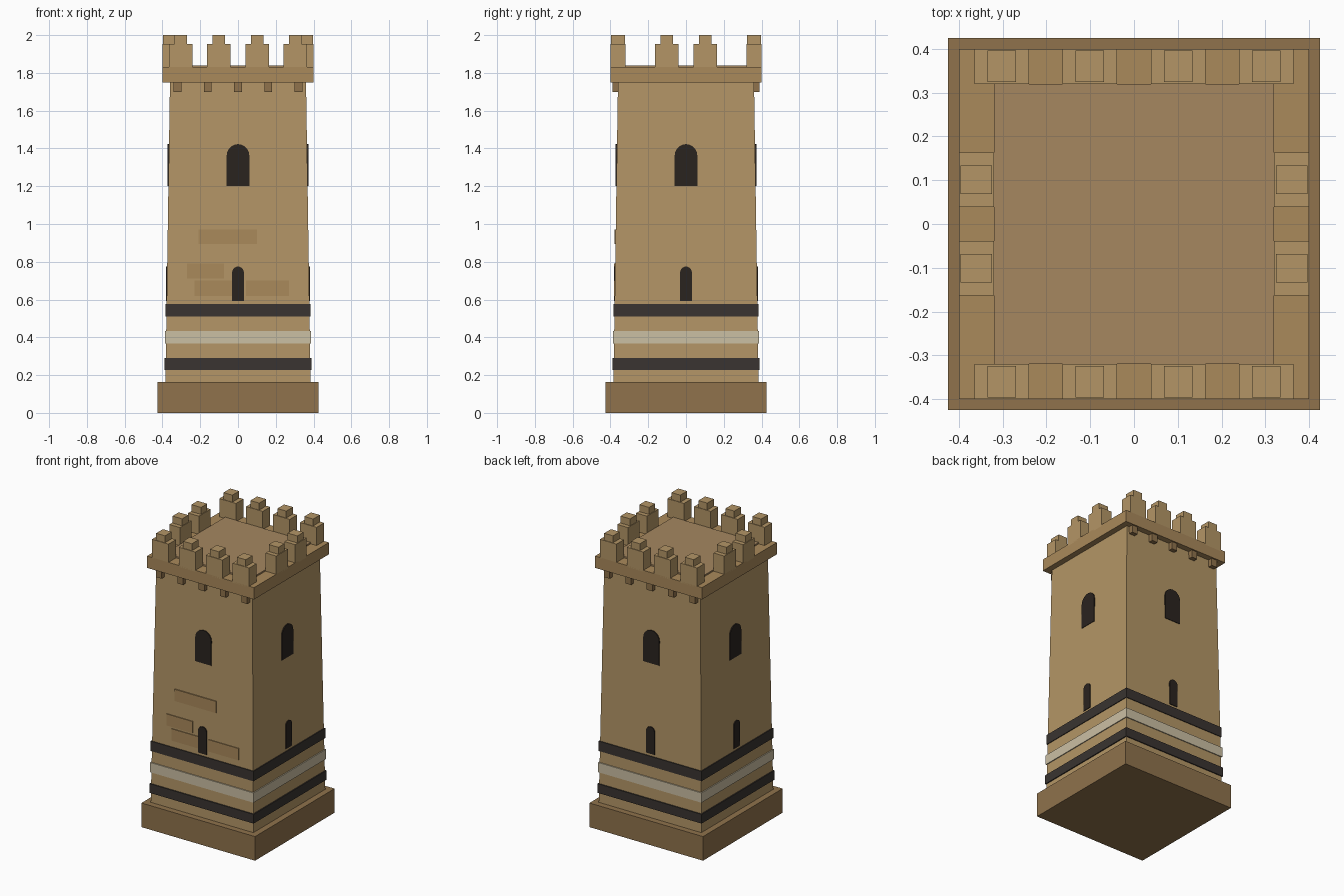
import bpy, bmesh, math
from mathutils import Matrix

if "Cube" in bpy.data.objects:
    bpy.data.objects.remove(bpy.data.objects["Cube"])


def material(name, rgb):
    m = bpy.data.materials.new(name)
    m.diffuse_color = [(c / 255) ** 2.2 for c in rgb] + [1]
    m.use_nodes = True
    m.node_tree.nodes["Principled BSDF"].inputs["Base Color"].default_value = m.diffuse_color
    return m


STONE = material("stone", (178, 148, 102))
TRIM = material("trim_stone", (168, 136, 91))
BASE = material("base_stone", (142, 114, 77))
FLOOR = material("floor_stone", (164, 134, 96))
DARK = material("dark_band", (60, 55, 52))
PALE = material("pale_band", (202, 190, 162))
BLACK = material("window_dark", (46, 40, 36))


def finish(name, bm, mat):
    bmesh.ops.recalc_face_normals(bm, faces=bm.faces)
    me = bpy.data.meshes.new(name)
    bm.to_mesh(me)
    bm.free()
    me.materials.append(mat)
    ob = bpy.data.objects.new(name, me)
    bpy.context.collection.objects.link(ob)
    return ob


def box(name, x0, x1, y0, y1, z0, z1, mat, taper=1.0):
    bm = bmesh.new()
    bmesh.ops.create_cube(bm, size=1)
    for v in bm.verts:
        k = taper if v.co.z > 0 else 1
        v.co.x = (x0 + x1) / 2 + v.co.x * (x1 - x0) * k
        v.co.y = (y0 + y1) / 2 + v.co.y * (y1 - y0) * k
        v.co.z = z0 if v.co.z < 0 else z1
    return finish(name, bm, mat)


def slab(name, h, z0, z1, mat, taper=1.0):
    return box(name, -h, h, -h, h, z0, z1, mat, taper)


def arch(name, half, z0, z1, y, turn, mat):
    # arched panel standing just proud of the wall, turned to one of the four sides
    bm = bmesh.new()
    pts = [(-half, z0), (half, z0)]
    pts += [(half * math.cos(math.pi * i / 10), z1 - half + half * math.sin(math.pi * i / 10))
            for i in range(11)]
    f = bm.faces.new([bm.verts.new((x, -y, z)) for x, z in pts])
    r = bmesh.ops.extrude_face_region(bm, geom=[f])
    for v in r["geom"]:
        if isinstance(v, bmesh.types.BMVert):
            v.co.y += 0.04
    bmesh.ops.transform(bm, matrix=Matrix.Rotation(turn * math.pi / 2, 4, 'Z'), verts=bm.verts)
    return finish(name, bm, mat)


# plinth and tapered shaft
slab("plinth", 0.425, 0, 0.163, BASE)
slab("shaft", 0.385, 0.1, 1.76, STONE, 0.36 / 0.385)

# painted bands
slab("lower_dark_band", 0.39, 0.228, 0.29, DARK)
slab("pale_band", 0.387, 0.367, 0.433, PALE)
slab("upper_dark_band", 0.384, 0.51, 0.577, DARK)

# windows on all four sides
for t, side in enumerate(("front", "right", "back", "left")):
    arch(side + "_window", 0.06, 1.2, 1.423, 0.372, t, BLACK)
    arch(side + "_slit", 0.031, 0.593, 0.775, 0.382, t, BLACK)

# raised bricks on the front
for i, (x0, x1, z0, z1, y) in enumerate(((-0.21, 0.1, 0.893, 0.972, 0.379),
                                         (-0.27, -0.075, 0.712, 0.79, 0.380),
                                         (-0.23, 0.0, 0.62, 0.70, 0.381),
                                         (0.043, 0.27, 0.62, 0.70, 0.381))):
    box(f"brick_{i + 1}", x0, x1, -y, -0.35, z0, z1, TRIM)

# parapet slab and roof floor
slab("parapet_slab", 0.4, 1.75, 1.83, TRIM)
slab("roof_floor", 0.32, 1.8, 1.84, FLOOR)

# corbels under the front and back edges
for s, side in ((-1, "front"), (1, "back")):
    for i in range(5):
        x = (i - 2) * 0.16
        y0, y1 = sorted((s * 0.34, s * 0.39))
        box(f"{side}_corbel_{i + 1}", x - 0.021, x + 0.021, y0, y1, 1.70, 1.755, BASE)


# merlons with small caps: four on front and back, two on each side
def merlon(name, cx, cy, wx, wy, kx, ky):
    box(name, cx - wx, cx + wx, cy - wy, cy + wy, 1.82, 1.953, STONE)
    box(name + "_cap", cx - kx, cx + kx, cy - ky, cy + ky, 1.945, 2.0, STONE)


for s in (-1, 1):
    for i, p in enumerate((-0.302, -0.101, 0.101, 0.302)):
        merlon(f"{'front' if s < 0 else 'back'}_merlon_{i + 1}", p, s * 0.36, 0.062, 0.04, 0.033, 0.036)
    for i, p in enumerate((-0.101, 0.101)):
        merlon(f"{'left' if s < 0 else 'right'}_merlon_{i + 1}", s * 0.36, p, 0.04, 0.062, 0.036, 0.033)
